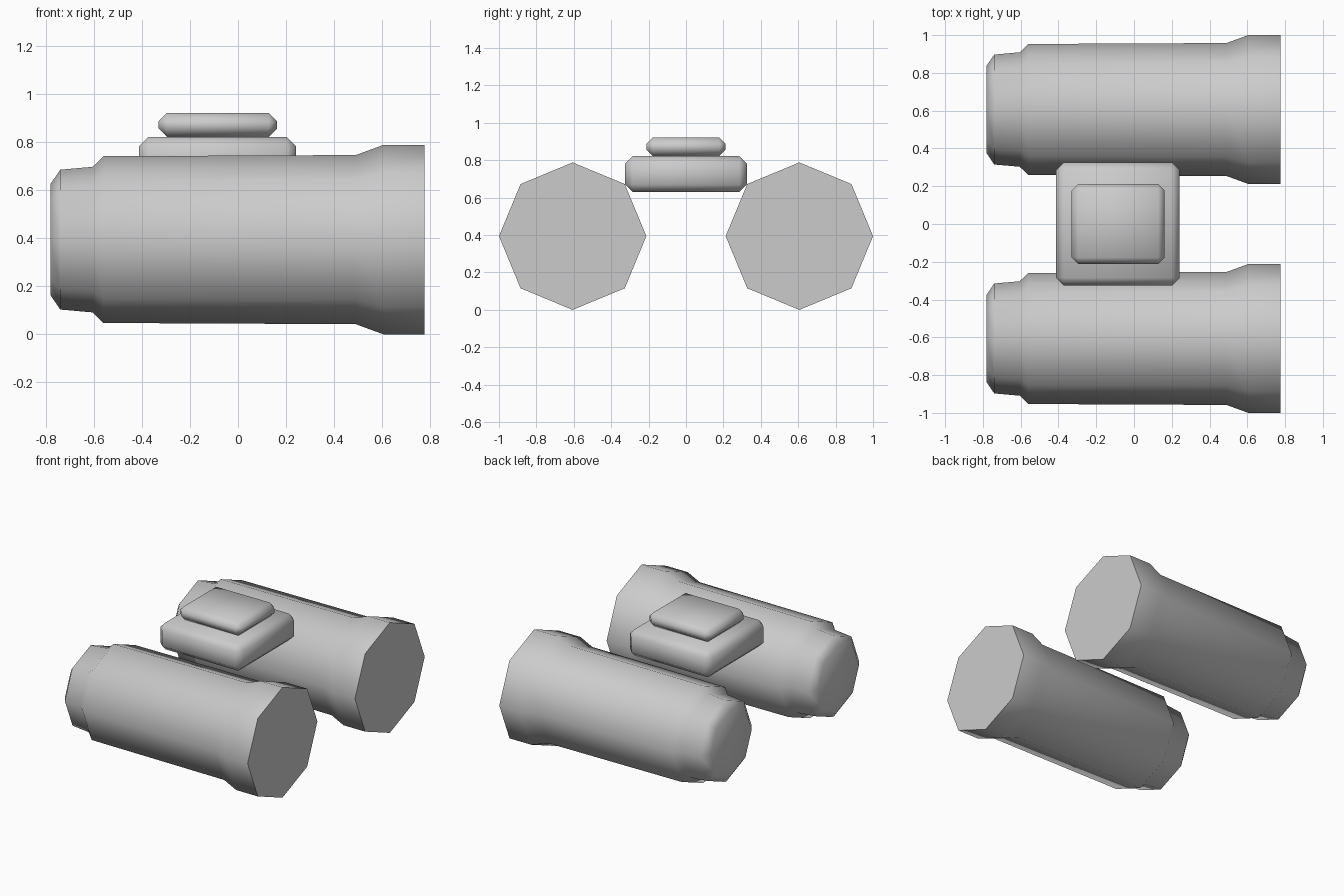
import bpy, bmesh, math

if "Cube" in bpy.data.objects:
    bpy.data.objects.remove(bpy.data.objects["Cube"])

grey = bpy.data.materials.new("light grey")
grey.diffuse_color = (0.6, 0.6, 0.6, 1)
grey.use_nodes = True
grey.node_tree.nodes["Principled BSDF"].inputs["Base Color"].default_value = grey.diffuse_color


def finish(bm, name):
    bmesh.ops.recalc_face_normals(bm, faces=bm.faces[:])
    mesh = bpy.data.meshes.new(name)
    bm.to_mesh(mesh)
    bm.free()
    mesh.materials.append(grey)
    ob = bpy.data.objects.new(name, mesh)
    bpy.context.collection.objects.link(ob)
    bpy.ops.object.select_all(action='DESELECT')
    ob.select_set(True)
    bpy.context.view_layer.objects.active = ob
    bpy.ops.object.shade_smooth_by_angle(angle=math.radians(60))
    return ob


# Tube profile along x: (x, radius)
PROFILE = [(-0.78, 0.232), (-0.74, 0.291), (-0.605, 0.303), (-0.56, 0.347),
           (0.49, 0.352), (0.605, 0.394), (0.776, 0.394)]


def tube(name, y, z=0.394, sides=8):
    bm = bmesh.new()
    rings = []
    for x, r in PROFILE:
        angles = [2 * math.pi * i / sides for i in range(sides)]
        rings.append([bm.verts.new((x, y + r * math.cos(a), z + r * math.sin(a)))
                      for a in angles])
    for a, b in zip(rings, rings[1:]):
        for i in range(sides):
            j = (i + 1) % sides
            bm.faces.new((a[i], a[j], b[j], b[i]))
    bm.faces.new(rings[0])
    bm.faces.new(rings[-1])
    return finish(bm, name)


def bevelled_box(name, lo, hi, bevel):
    bm = bmesh.new()
    bmesh.ops.create_cube(bm, size=1)
    for v in bm.verts:
        v.co = [(l + h) / 2 + c * (h - l) for l, h, c in zip(lo, hi, v.co)]
    bmesh.ops.bevel(bm, geom=bm.edges[:], offset=bevel, segments=1,
                    affect='EDGES', profile=0.5)
    return finish(bm, name)


# Paired barrels
tube("front_barrel", -0.606)
tube("back_barrel", 0.606)

# Bridge between the barrels with a raised pad on top
bevelled_box("bridge", (-0.413, -0.325, 0.63), (0.242, 0.325, 0.822), 0.04)
bevelled_box("bridge_pad", (-0.33, -0.212, 0.822), (0.162, 0.212, 0.921), 0.034)
